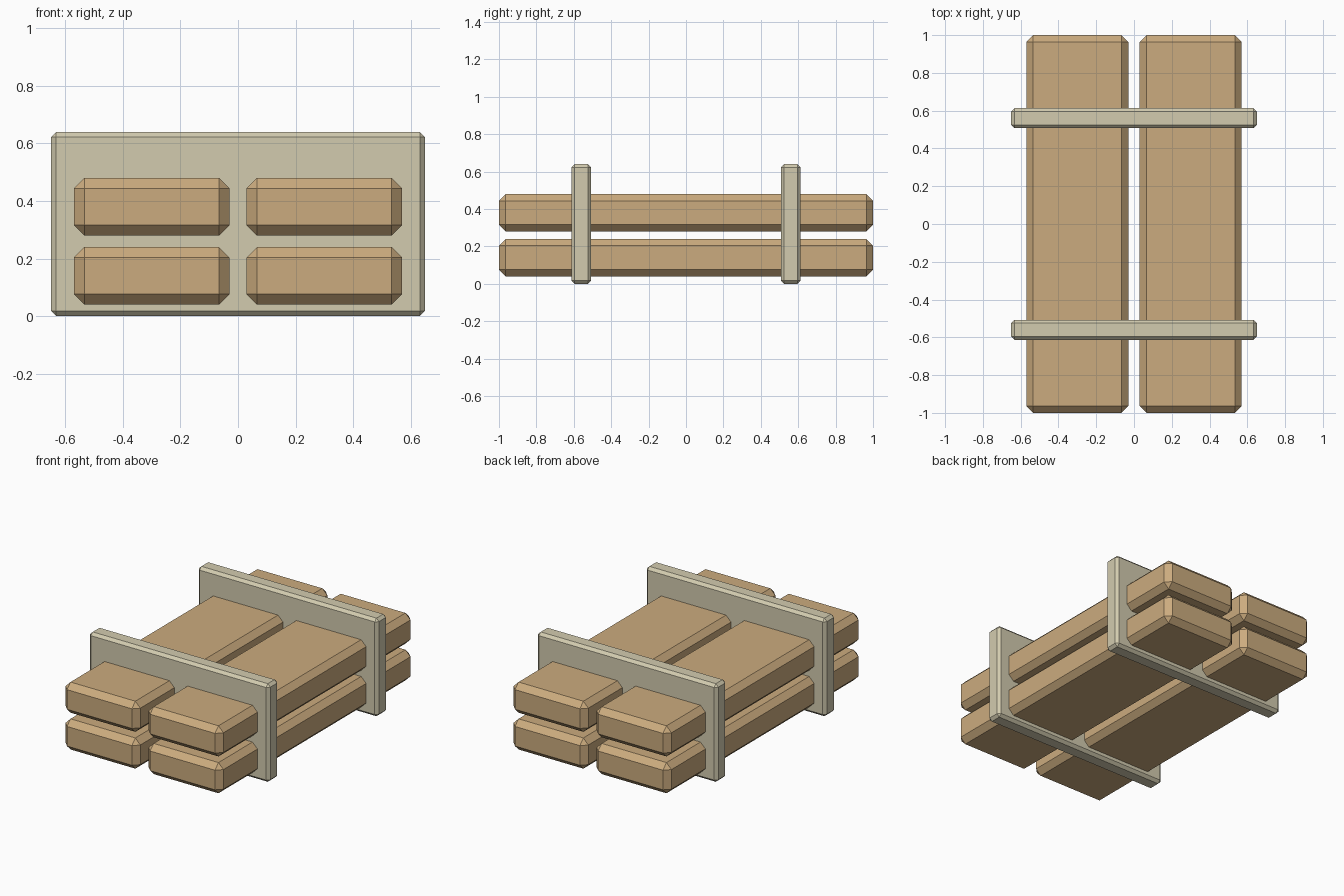
import bpy

if "Cube" in bpy.data.objects:
    bpy.data.objects.remove(bpy.data.objects["Cube"])


def material(name, rgb):
    mat = bpy.data.materials.new(name)
    mat.diffuse_color = (*rgb, 1.0)
    mat.use_nodes = True
    mat.node_tree.nodes["Principled BSDF"].inputs["Base Color"].default_value = mat.diffuse_color
    return mat


def chamfered_box(name, center, size, chamfer, mat):
    """Flat-shaded box with one-segment bevelled edges."""
    bpy.ops.mesh.primitive_cube_add(size=1, location=center)
    obj = bpy.context.object
    obj.name = name
    obj.scale = size
    bpy.ops.object.transform_apply(location=False, rotation=False, scale=True)
    bevel = obj.modifiers.new("chamfer", 'BEVEL')
    bevel.width = chamfer
    bevel.segments = 1
    obj.data.materials.append(mat)
    return obj


wood = material("tan_wood", (0.60, 0.41, 0.21))
plate = material("pale_stone", (0.65, 0.60, 0.43))

# Four long planks: two layers, left and right
for layer, z in (("lower", 0.14), ("upper", 0.38)):
    for side, x in (("left", -0.30), ("right", 0.30)):
        chamfered_box(f"{layer}_{side}_plank", (x, 0, z), (0.54, 2.0, 0.20), 0.036, wood)

# Two upright plates that the planks pass through
for end, y in (("front", -0.56), ("back", 0.56)):
    chamfered_box(f"{end}_plate", (0, y, 0.32), (1.30, 0.106, 0.64), 0.018, plate)
